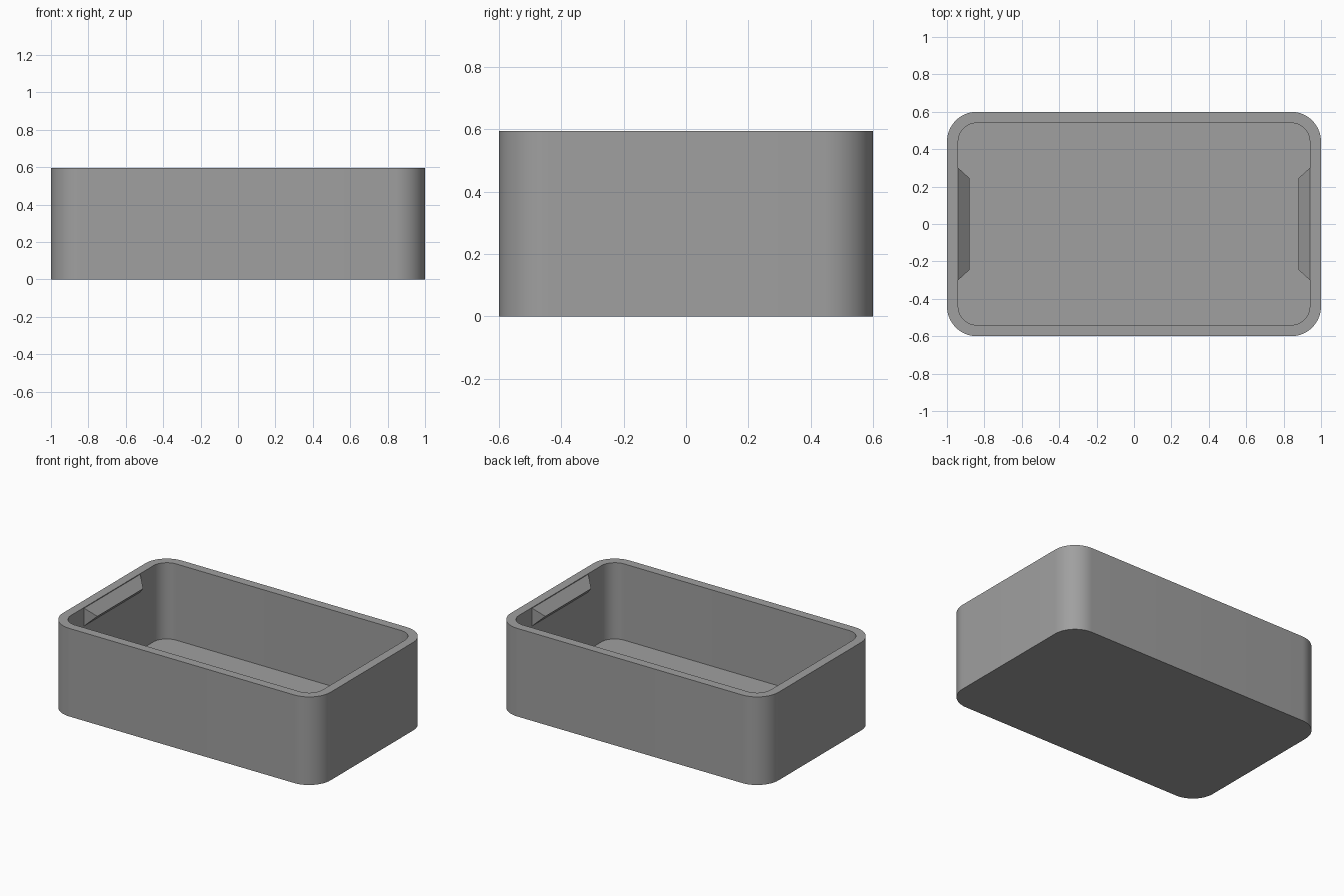
import bpy, bmesh, math

if "Cube" in bpy.data.objects:
    bpy.data.objects.remove(bpy.data.objects["Cube"])

grey = bpy.data.materials.new("plain grey")
grey.diffuse_color = (0.35, 0.35, 0.35, 1)
grey.use_nodes = True
grey.node_tree.nodes["Principled BSDF"].inputs["Base Color"].default_value = grey.diffuse_color

HALF_X, HALF_Y, HEIGHT = 1.0, 0.6, 0.595
RADIUS, WALL, FLOOR = 0.16, 0.06, 0.08
SEGMENTS = 14  # per rounded corner


def outline(inset):
    """Rounded rectangle, counter-clockwise, moved inward by inset."""
    r = RADIUS - inset
    cx, cy = HALF_X - RADIUS, HALF_Y - RADIUS
    points = []
    for quarter, (sx, sy) in enumerate([(1, 1), (-1, 1), (-1, -1), (1, -1)]):
        for i in range(SEGMENTS + 1):
            a = (quarter + i / SEGMENTS) * math.pi / 2
            points.append((sx * cx + r * math.cos(a), sy * cy + r * math.sin(a)))
    return points


def finish(bm, name):
    bmesh.ops.recalc_face_normals(bm, faces=bm.faces[:])
    mesh = bpy.data.meshes.new(name)
    bm.to_mesh(mesh)
    bm.free()
    mesh.materials.append(grey)
    obj = bpy.data.objects.new(name, mesh)
    bpy.context.collection.objects.link(obj)
    return obj


# Tray: outer bottom, outer rim, inner rim and inner floor loops, bridged
bm = bmesh.new()
loops = [[bm.verts.new((x, y, z)) for x, y in outline(inset)]
         for inset, z in [(0, 0), (0, HEIGHT), (WALL, HEIGHT), (WALL, FLOOR)]]
for low, high in zip(loops, loops[1:]):
    for i in range(len(low)):
        j = (i + 1) % len(low)
        bm.faces.new((low[i], low[j], high[j], high[i]))
bm.faces.new(loops[0][::-1])
bm.faces.new(loops[-1])
tray = finish(bm, "tray")
bpy.context.view_layer.objects.active = tray
tray.select_set(True)
bpy.ops.object.shade_smooth_by_angle(angle=math.radians(30))


# Snap ridges: wedge bars with bevelled ends on both short inner walls
def snap_ridge(name, side):
    wall_x = side * (HALF_X - WALL)
    tip_x = wall_x - side * 0.06
    bm = bmesh.new()
    ends = []
    for s in (-1, 1):
        ends.append([bm.verts.new(p) for p in ((wall_x, s * 0.3, 0.59),
                                               (tip_x, s * 0.245, 0.53),
                                               (wall_x, s * 0.3, 0.47))])
    for i in range(3):
        j = (i + 1) % 3
        bm.faces.new((ends[0][i], ends[0][j], ends[1][j], ends[1][i]))
    for end in ends:
        bm.faces.new(end)
    finish(bm, name)


snap_ridge("left_snap_ridge", -1)
snap_ridge("right_snap_ridge", 1)
